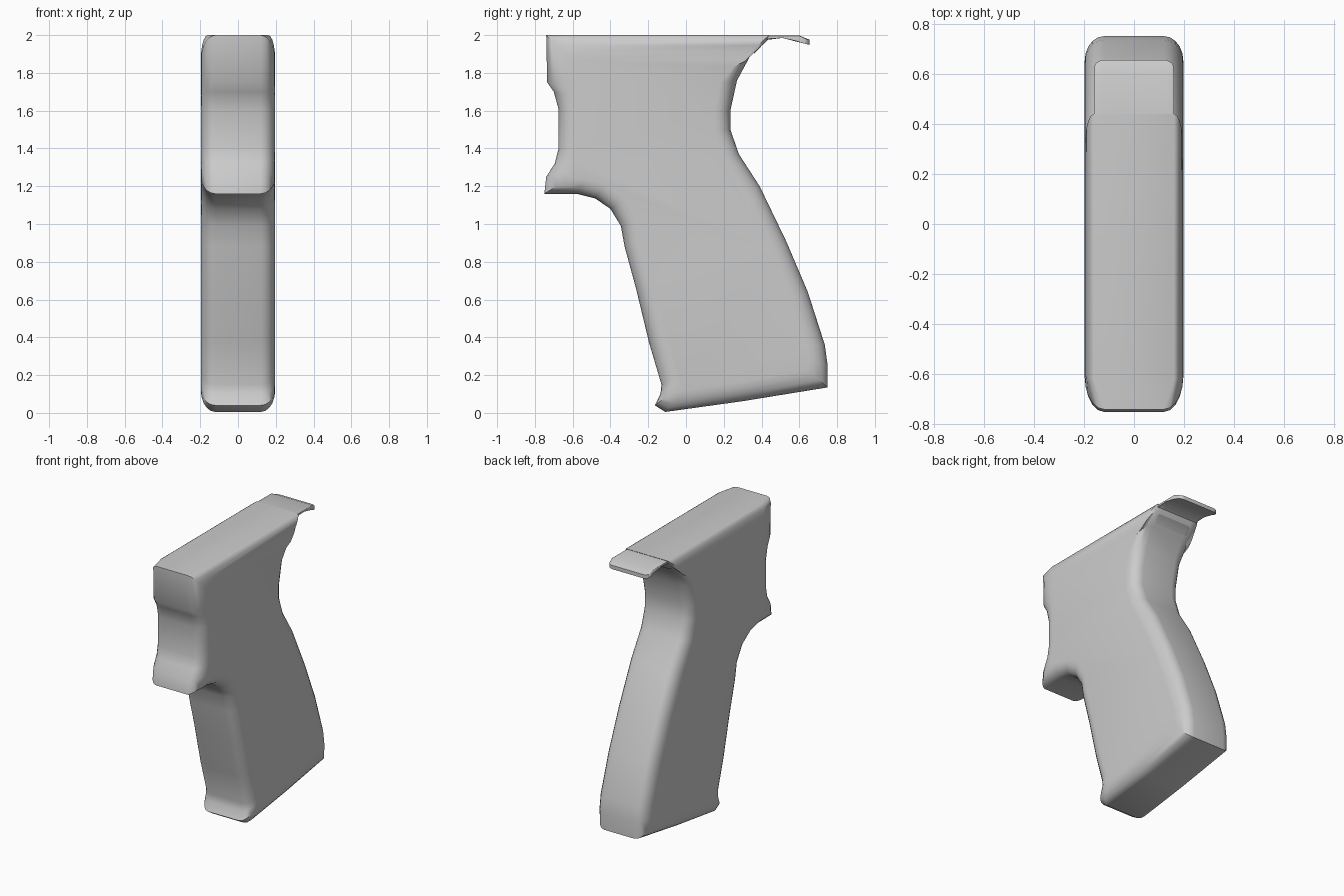
import bpy, bmesh
from math import sin, cos, pi


def rounded_slab(name, pairs, half, core, top_core, steps=5):
    """Loft a side profile across x. Each pair holds the outer (y, z) rim and
    the inner (y, z) outline of the flat side; a quarter ellipse joins them."""
    bm = bmesh.new()
    angles = [-pi / 2 + pi / 2 * i / steps for i in range(steps + 1)]
    levels = [(-1, -a) for a in angles] + [(1, -a) for a in reversed(angles)]
    rings = []
    for side, a in levels:
        ring = []
        for y, z, iy, iz in pairs:
            c = top_core if z >= 1.999 and y > -0.7 else core
            x = side * (c + (half - c) * sin(a))
            k = cos(a)
            ring.append(bm.verts.new((x, iy + (y - iy) * k, iz + (z - iz) * k)))
        rings.append(ring)
    n = len(pairs)
    for a, b in zip(rings, rings[1:]):
        for i in range(n):
            j = (i + 1) % n
            bm.faces.new((a[i], a[j], b[j], b[i]))
    bm.faces.new(rings[0])
    bm.faces.new(rings[-1])
    bmesh.ops.recalc_face_normals(bm, faces=bm.faces)
    mesh = bpy.data.meshes.new(name)
    bm.to_mesh(mesh)
    bm.free()
    obj = bpy.data.objects.new(name, mesh)
    bpy.context.collection.objects.link(obj)
    bpy.ops.object.select_all(action='DESELECT')
    obj.select_set(True)
    bpy.context.view_layer.objects.active = obj
    bpy.ops.object.shade_smooth_by_angle(angle=0.7)
    return obj


# Handle body: outer rim and inner flat outline, anticlockwise from top front
body = [
    (-.74, 2.0, -.61, 1.86), (-.735, 1.75, -.60, 1.74), (-.70, 1.70, -.59, 1.68),
    (-.675, 1.61, -.585, 1.61), (-.675, 1.40, -.585, 1.40),
    (-.695, 1.32, -.59, 1.34), (-.74, 1.25, -.60, 1.29), (-.75, 1.16, -.605, 1.25),
    (-.58, 1.16, -.54, 1.24), (-.48, 1.135, -.43, 1.21), (-.40, 1.08, -.33, 1.14),
    (-.345, .99, -.26, 1.02), (-.325, .88, -.24, .90), (-.265, .66, -.18, .68),
    (-.195, .37, -.11, .39), (-.13, .15, -.055, .21), (-.135, .10, -.05, .16),
    (-.165, .04, -.045, .13), (-.11, .005, -.01, .12),
    (.30, .062, .30, .165), (.75, .135, .64, .23), (.75, .25, .65, .28),
    (.735, .36, .64, .35), (.645, .64, .55, .60), (.53, .91, .44, .87),
    (.39, 1.20, .30, 1.16), (.28, 1.37, .19, 1.35), (.235, 1.50, .15, 1.49),
    (.235, 1.60, .15, 1.60), (.27, 1.76, .18, 1.75), (.34, 1.89, .25, 1.83),
    (.44, 1.98, .31, 1.86), (.44, 2.0, .30, 1.87), (-.62, 2.0, -.58, 1.87),
]
rounded_slab("handle_body", body, 0.197, 0.12, 0.16)

# Thin tail overhanging at the top rear
tail = [
    (.36, 1.90, .36, 1.96), (.43, 1.975, .43, 1.98), (.51, 1.985, .51, 1.985),
    (.58, 1.967, .58, 1.97), (.655, 1.948, .62, 1.957),
    (.655, 1.975, .62, 1.98), (.60, 1.998, .60, 1.995), (.36, 1.998, .36, 1.995),
]
rounded_slab("top_tail", tail, 0.16, 0.12, 0.12)
